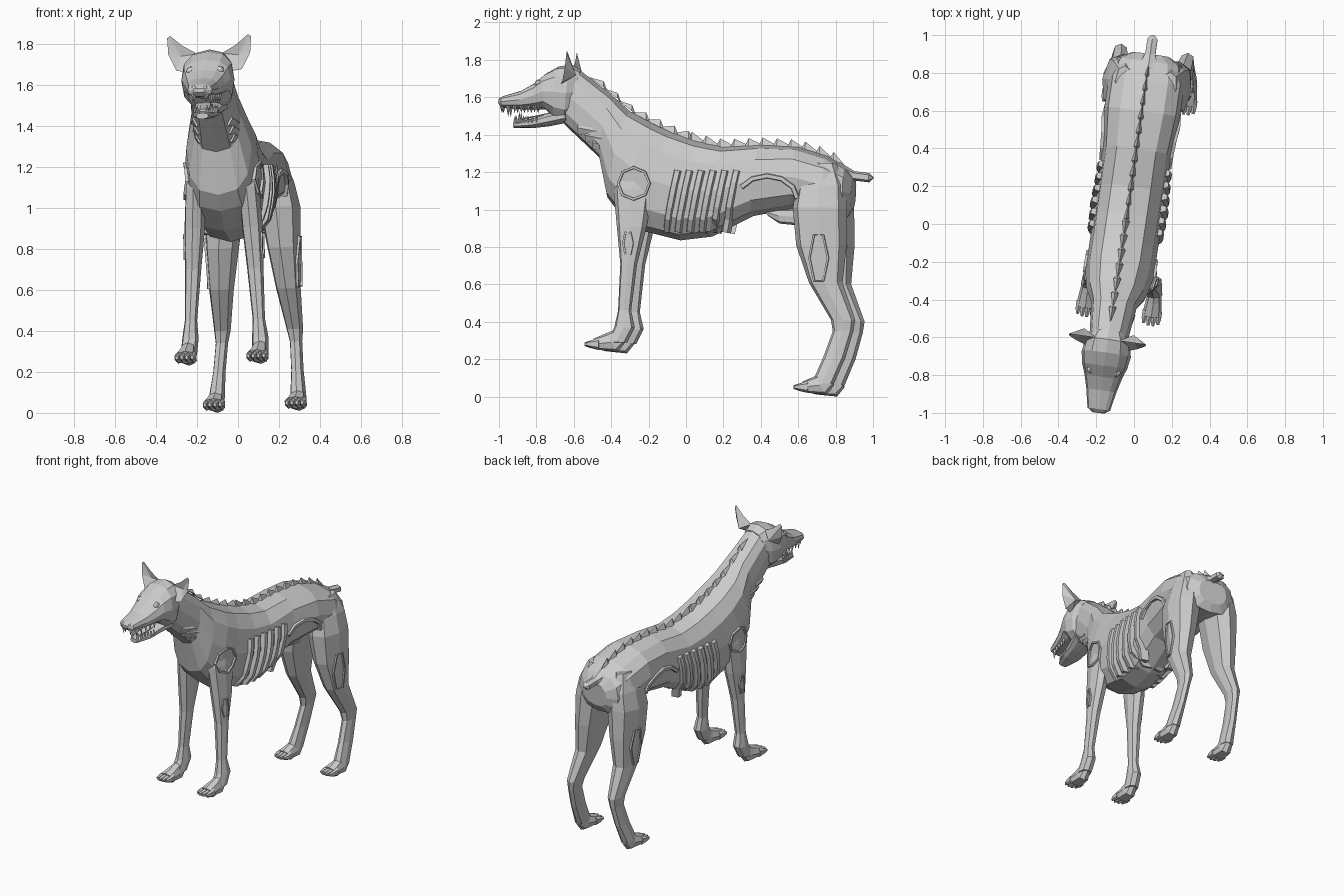
import bpy, bmesh, math
from mathutils import Vector
from mathutils.bvhtree import BVHTree

cube = bpy.data.objects.get("Cube")
if cube:
    bpy.data.objects.remove(cube)

shade = (0.6, 0.6, 0.6, 1)
grey = bpy.data.materials.new("bone grey")
grey.use_nodes = True
grey.diffuse_color = shade
grey.node_tree.nodes["Principled BSDF"].inputs["Base Color"].default_value = shade

YAW = 0.14            # the whole animal is turned slightly,
LEAN = 0.025          # leans a little to its right
SHIFT = -0.035        # and stands a little to one side
hide_verts, hide_polys = [], []


def add(name, shape, side=1, hide=False):
    """Flat shaded mesh, flipped for the right side, turned and leaning."""
    verts, faces = shape
    if hide:
        start = len(hide_verts)
        hide_verts.extend(Vector(v) for v in verts)
        hide_polys.extend([start + i for i in face] for face in faces)
    bm = bmesh.new()
    corners = [bm.verts.new((x * side + SHIFT + YAW * y - LEAN * (z - 1),
                             y - YAW * x * side, z + LEAN * (x * side + .2)))
               for x, y, z in verts]
    for face in faces:
        bm.faces.new([corners[i] for i in face])
    bmesh.ops.recalc_face_normals(bm, faces=bm.faces)
    mesh = bpy.data.meshes.new(name)
    bm.to_mesh(mesh)
    bm.free()
    mesh.materials.append(grey)
    bpy.context.collection.objects.link(bpy.data.objects.new(name, mesh))


def both(name, shape, hide=False):
    add("left_" + name, shape, hide=hide)
    add("right_" + name, shape, side=-1)


def bridge(rings, closed=False):
    size, count = len(rings[0]), len(rings)
    verts = [point for ring in rings for point in ring]
    faces = []
    for i in range(count if closed else count - 1):
        here, there = i * size, (i + 1) % count * size
        for j in range(size):
            k = (j + 1) % size
            faces.append((here + j, here + k, there + k, there + j))
    if not closed:
        faces += [tuple(range(size)), tuple(range(len(verts) - size, len(verts)))]
    return verts, faces


def oval(x, start, end, width, sides, power):
    """Rounded box section spanning from start to end in the y-z plane."""
    ring = []
    middle, reach = (start + end) / 2, (start - end) / 2
    for k in range(sides):
        angle = math.tau * k / sides
        c, s = (math.copysign(abs(t) ** power, t) for t in (math.cos(angle), math.sin(angle)))
        ring.append(Vector((x + width * s, *(middle + reach * c))))
    return ring


def loft(sections, x=0, sides=12, power=0.8):
    """Sections hold upper y and z, lower y and z, half width."""
    return bridge([oval(x, Vector((top_y, top_z)), Vector((low_y, low_z)), width, sides, power)
                   for top_y, top_z, low_y, low_z, width in sections])


def limb(sections, x_top, x_foot):
    """Level sections hold height, front y, back y, half width."""
    top, foot = sections[0][0], sections[-1][0]
    rings = []
    for z, front, back, width in sections:
        x = x_top + (x_foot - x_top) * (top - z) / (top - foot)
        rings.append(oval(x, Vector((front, z)), Vector((back, z)), width, 8, 0.8))
    return bridge(rings)


def spike(base, tip, radius, sides=4, squash=1):
    base, tip = Vector(base), Vector(tip)
    turn = (tip - base).to_track_quat("Z", "X")
    ring = []
    for k in range(sides):
        angle = math.tau * k / sides
        ring.append(base + turn @ Vector((radius * math.cos(angle),
                                          radius * squash * math.sin(angle), 0)))
    sheet = [(k, (k + 1) % sides, sides) for k in range(sides)]
    return ring + [tip], sheet + [tuple(range(sides))]


def ball(x, y, z, radius, rows=6):
    rings = []
    for row in range(rows):
        angle = math.pi * (row + 0.5) / rows
        middle = y - radius * math.cos(angle)
        r = radius * math.sin(angle)
        rings.append(oval(x, Vector((middle, z + r)), Vector((middle, z - r)), r, 8, 1))
    return bridge(rings)


# Trunk and neck
add("torso", loft([
    (-.58, 1.75, -.65, 1.45, .1), (-.4, 1.61, -.46, 1.27, .12), (-.3, 1.52, -.42, 1.06, .16),
    (-.17, 1.45, -.36, .98, .18), (-.08, 1.41, -.23, .88, .18), (.06, 1.36, -.03, .83, .18),
    (.2, 1.33, .14, .85, .18), (.4, 1.34, .36, .96, .18), (.6, 1.33, .58, 1, .2),
    (.76, 1.28, .76, .96, .2), (.86, 1.22, .86, .95, .17), (.9, 1.16, .89, 1, .1)]), hide=True)

# Legs
both("hind_leg", limb([
    (1.24, .66, .82, .04), (1.12, .61, .87, .08), (1, .59, .88, .1), (.8, .61, .88, .08),
    (.6, .68, .86, .06), (.4, .8, .93, .04), (.34, .81, .92, .03), (.2, .76, .88, .03),
    (.06, .7, .82, .04)], .12, .2), hide=True)
both("front_leg", limb([
    (1.28, -.32, -.16, .03), (1.1, -.37, -.16, .05), (.9, -.35, -.19, .05),
    (.7, -.33, -.24, .04), (.45, -.34, -.27, .03), (.36, -.36, -.25, .04),
    (.28, -.4, -.29, .04)], .12, .175), hide=True)


# Paws with raised toes
def paw(name, x, y, floor):
    both(name + "_paw", loft([
        (y + .09, floor + .12, y + .14, floor + .05, .03), (y + .04, floor + .1, y + .1, floor, .04),
        (y - .03, floor + .07, y, floor + .01, .05)], x, sides=8))
    for k in range(4):
        side = k - 1.5
        toe, knuckle = .015, y - .01 + abs(side) * .01
        both(f"{name}_toe_{k + 1}", loft([
            (knuckle, floor + .07, knuckle, floor + .01, toe),
            (knuckle - .04, floor + .06, knuckle - .04, floor + .02, toe),
            (knuckle - .07, floor + .05, knuckle - .07, floor + .03, toe / 2)],
            x + side * .025, sides=6))


paw("hind", .2, .68, 0)
paw("front", .175, -.44, .23)

# Head, jaw and tongue
add("skull", loft([
    (-.56, 1.74, -.6, 1.5, .09), (-.61, 1.77, -.64, 1.46, .12), (-.68, 1.76, -.7, 1.48, .13),
    (-.75, 1.72, -.75, 1.53, .12), (-.81, 1.67, -.8, 1.53, .1), (-.88, 1.63, -.88, 1.53, .08),
    (-.98, 1.6, -.98, 1.54, .06), (-1, 1.58, -1, 1.56, .03)]), hide=True)
add("lower_jaw", loft([
    (-.64, 1.53, -.63, 1.46, .09), (-.74, 1.51, -.73, 1.44, .07),
    (-.82, 1.48, -.82, 1.43, .06), (-.92, 1.46, -.92, 1.43, .03)], sides=10))
add("tongue", loft([(-.7, 1.52, -.7, 1.49, .04), (-.88, 1.48, -.88, 1.46, .02)], sides=6))

# Teeth, with longer canines near the front
for k in range(6):
    back = k / 5
    length = .05 if k == 1 else .03
    x = .03 + .04 * math.sqrt(back)
    upper, lower = -.98 + .18 * back, -.91 + .12 * back
    both(f"upper_tooth_{k + 1}", spike((x, upper, 1.55), (x, upper, 1.54 - length), .012))
    both(f"lower_tooth_{k + 1}", spike((x * .8, lower, 1.46), (x * .8, lower, 1.47 + length), .01))

# Nose and eyes
both("nostril", ball(.026, -.985, 1.58, .014))
both("eye", ball(.07, -.775, 1.665, .024))

# Cupped ears
rim = [(.06, -.61, 1.75), (.13, -.61, 1.79), (.19, -.61, 1.84), (.205, -.61, 1.83),
       (.2, -.62, 1.75), (.16, -.64, 1.67), (.1, -.66, 1.66)]
back_and_cup = [(.13, -.57, 1.71), (.14, -.6, 1.74)]
corners = len(rim)
both("ear", (rim + back_and_cup, [(k, (k + 1) % corners, apex) for k in range(corners)
                                  for apex in (corners, corners + 1)]))

# Tail stub and belly lump
add("tail", loft([
    (.82, 1.25, .85, 1.13, .06), (.9, 1.2, .9, 1.15, .03),
    (.98, 1.19, .98, 1.14, .03), (1, 1.17, 1, 1.16, .01)], sides=6))
add("belly_lump", loft([
    (.42, 1, .44, .96, .03), (.5, 1, .5, .92, .03), (.6, 1, .6, .91, .02)], sides=8))

# Raised bands that follow the hide
hide_tree = BVHTree.FromPolygons(hide_verts, hide_polys)


def flank_x(y, z):
    hit = hide_tree.ray_cast(Vector((1, y, z)), Vector((-1, 0, 0)))[0]
    return hit.x if hit else .1


def back_z(y):
    return hide_tree.ray_cast(Vector((0, y, 3)), Vector((0, 0, -1)))[0].z


def arc(y, z, reach_y, reach_z, count, turn=math.tau):
    angles = [turn * k / count for k in range(count)]
    return [(y + reach_y * math.cos(a), z + reach_z * math.sin(a)) for a in angles]


def band(name, points, width, rise, closed=False):
    rings, last = [], len(points) - 1
    for i, (y, z) in enumerate(points):
        before = points[i - 1] if closed or i > 0 else points[i]
        after = points[(i + 1) % len(points)] if closed or i < last else points[i]
        along = (Vector(after) - Vector(before)).normalized()
        x = flank_x(y, z)
        profile = ((-width, -.03), (-width / 2, rise), (width / 2, rise), (width, -.03))
        rings.append([(x + height, y - along.y * across, z + along.x * across)
                      for across, height in profile])
    both(name, bridge(rings, closed))


for k in range(6):
    y, steps = -.09 + .063 * k, 5
    path = [(y + .07 * (1 - i / steps), 1.2 - .33 * i / steps) for i in range(steps + 1)]
    band(f"rib_{k + 1}", path, width=.026, rise=.03 - .003 * abs(k - 2))
band("shoulder_wound", arc(-.255, 1.13, .085, .085, 8), width=.012, rise=.012, closed=True)
band("thigh_wound", arc(.74, .73, .05, .14, 6), width=.01, rise=.01, closed=True)
band("foreleg_wound", arc(-.285, .81, .025, .07, 6), width=.01, rise=.008, closed=True)
band("flank_tear", arc(.46, 1.05, .16, .12, 6, turn=math.pi), width=.02, rise=.014)

# Torn skin on the throat
for k in range(3):
    x, y, z = .08, -.56 + .04 * k, 1.43 - .04 * k
    both(f"throat_flap_{k + 1}", spike((x, y, z), (x + .04, y + .1, z - .02), .04, squash=.5))

# Row of spines down the back, raked backward on the neck and forward on the loin
count = 18
for k in range(count):
    y = -.47 + 1.29 * k / (count - 1)
    rake = .03 if y < 0 else -.03
    width, height, reach = .02, .04, .05
    sink = back_z(y) - .015
    verts = [(-width, y + rake, sink), (width, y + rake, sink),
             (0, y - reach, back_z(y - reach)), (0, y + reach, back_z(y + reach)),
             (0, y + rake, back_z(y + rake) + height)]
    add(f"spine_{k + 1}", (verts, [(0, 2, 4), (2, 1, 4), (1, 3, 4), (3, 0, 4), (0, 3, 1, 2)]))
